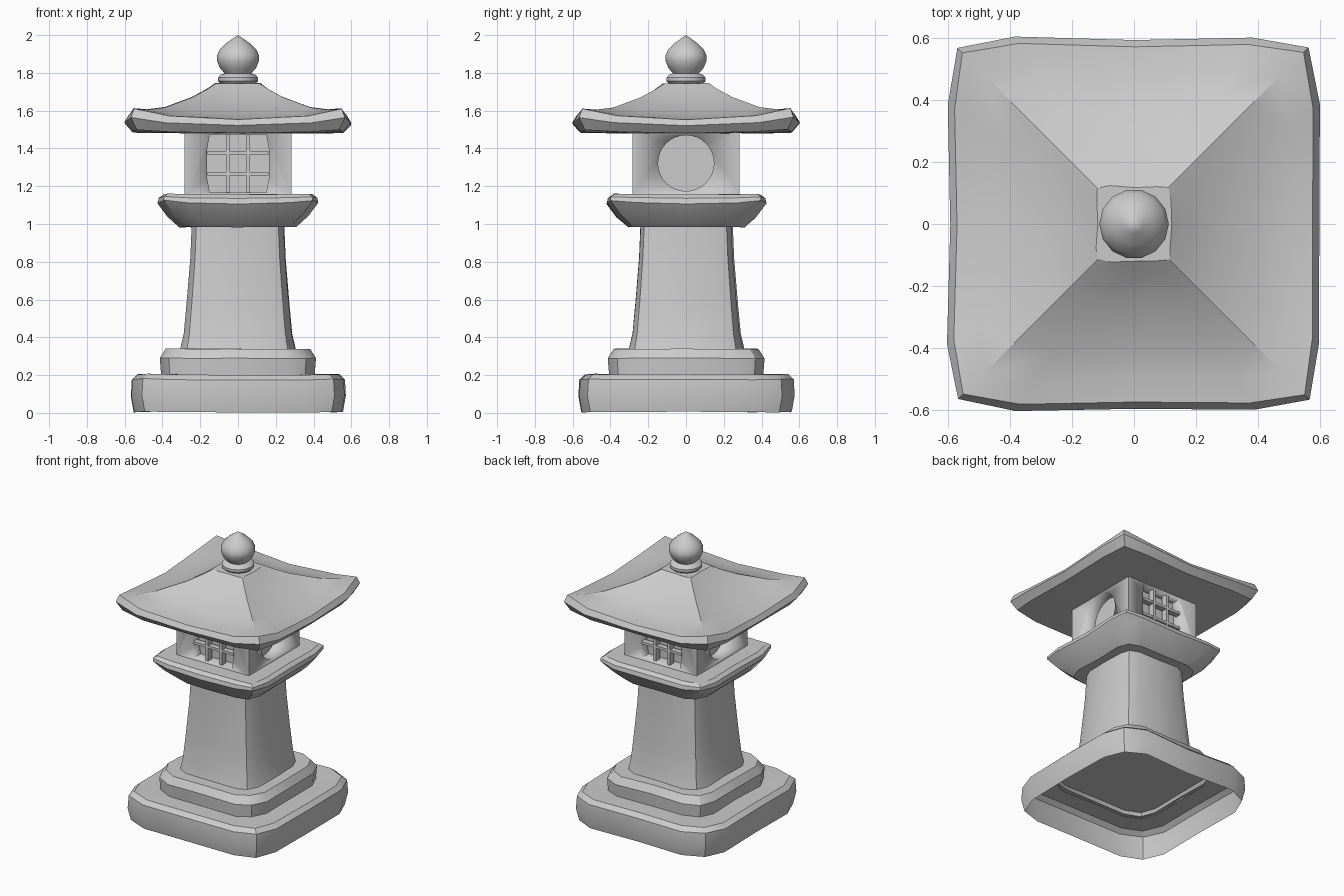
import bpy, bmesh, math, random
from mathutils import Matrix, Vector

if "Cube" in bpy.data.objects:
    bpy.data.objects.remove(bpy.data.objects["Cube"])

random.seed(4)


def finish(name, bm, angle=30):
    bmesh.ops.recalc_face_normals(bm, faces=bm.faces)
    me = bpy.data.meshes.new(name)
    bm.to_mesh(me)
    bm.free()
    ob = bpy.data.objects.new(name, me)
    bpy.context.collection.objects.link(ob)
    bpy.ops.object.select_all(action='DESELECT')
    ob.select_set(True)
    bpy.context.view_layer.objects.active = ob
    bpy.ops.object.shade_smooth_by_angle(angle=math.radians(angle))
    return ob


def ring(h, c, z_mid, z_corner, wobble):
    """Bulged square outline: side half-width h, corner at (c, c)."""
    side = [(c, -c, 1.0), (h, -0.64 * h, 0.35), (h * 0.99, 0, 0), (h, 0.64 * h, 0.35)]
    pts = []
    for k in range(4):
        rot = Matrix.Rotation(k * math.pi / 2, 3, 'Z')
        for i, (x, y, t) in enumerate(side):
            p = rot @ Vector((x, y, z_mid + (z_corner - z_mid) * t))
            dx, dy, dz = wobble[k * 4 + i]
            pts.append(p + Vector((dx, dy, dz)))
    return pts


def loft(name, rings, cap_start=True, cap_end=True, rough=0.005):
    """Skin a stack of (half, corner, z_mid, z_corner) outlines, slightly hewn."""
    bm = bmesh.new()
    wobble = [[random.uniform(-rough, rough) for _ in range(2)] + [random.uniform(-rough, rough) * 0.4]
              for _ in range(16)]
    loops = [[bm.verts.new(p) for p in ring(*r, wobble)] for r in rings]
    for a, b in zip(loops, loops[1:]):
        for i in range(16):
            j = (i + 1) % 16
            bm.faces.new((a[i], a[j], b[j], b[i]))
    if cap_start:
        bm.faces.new(loops[0][::-1])
    if cap_end:
        bm.faces.new(loops[-1])
    return finish(name, bm)


# Foot slab, open underneath
loft("foot_slab", [(0.555, 0.50, 0.005, 0.005), (0.57, 0.515, 0.09, 0.09), (0.565, 0.51, 0.175, 0.18),
                   (0.535, 0.485, 0.203, 0.205), (0.385, 0.35, 0.203, 0.203)],
     cap_start=False, cap_end=False, rough=0.008)

# Second step
loft("step", [(0.385, 0.35, 0.235, 0.235), (0.405, 0.36, 0.20, 0.20), (0.412, 0.365, 0.29, 0.29),
              (0.38, 0.335, 0.34, 0.34)])

# Flared column
loft("column", [(0.305, 0.268, 0.335, 0.335), (0.285, 0.255, 0.42, 0.42), (0.27, 0.242, 0.58, 0.58),
                (0.25, 0.225, 0.82, 0.82), (0.243, 0.218, 0.99, 0.99)])

# Platform under the light box
loft("platform", [(0.305, 0.275, 0.982, 0.985), (0.37, 0.345, 1.035, 1.055), (0.422, 0.395, 1.105, 1.125),
                  (0.415, 0.395, 1.135, 1.145), (0.39, 0.375, 1.155, 1.16)])

# Roof with lifted corners
loft("roof", [(0.30, 0.29, 1.48, 1.48), (0.56, 0.535, 1.482, 1.50), (0.60, 0.566, 1.522, 1.565),
              (0.578, 0.55, 1.553, 1.612), (0.50, 0.48, 1.56, 1.606), (0.40, 0.385, 1.583, 1.618),
              (0.25, 0.24, 1.652, 1.672), (0.17, 0.163, 1.705, 1.714), (0.12, 0.115, 1.745, 1.745)],
     rough=0.004)


# Light box with recessed windows
def add_box(bm, center, size):
    bmesh.ops.create_cube(bm, size=1, matrix=Matrix.Translation(center) @ Matrix.Diagonal((*size, 1)))


def prism(bm, outline, y0, y1, turn):
    """Extrude an (x, z) outline along y, then turn it about z."""
    rot = Matrix.Rotation(turn, 3, 'Z')
    a = [bm.verts.new(rot @ Vector((x, y0, z))) for x, z in outline]
    b = [bm.verts.new(rot @ Vector((x, y1, z))) for x, z in outline]
    n = len(a)
    bm.faces.new(a)
    bm.faces.new(b[::-1])
    for i in range(n):
        bm.faces.new((a[i], b[i], b[(i + 1) % n], a[(i + 1) % n]))


HALF, DEPTH = 0.284, 0.08
window = [(-0.15, 1.168), (0.15, 1.168), (0.163, 1.24), (0.163, 1.40), (0.15, 1.474),
          (-0.15, 1.474), (-0.163, 1.40), (-0.163, 1.24)]
circle = [(0.148 * math.cos(t * math.tau / 32), 1.322 + 0.148 * math.sin(t * math.tau / 32))
          for t in range(32)]

bm = bmesh.new()
add_box(bm, (0, 0, 1.32), (2 * HALF, 2 * HALF, 0.34))
light_box = finish("light_box", bm)
bm = bmesh.new()
for k in range(4):
    prism(bm, window if k % 2 == 0 else circle, -HALF - 0.1, -HALF + DEPTH, k * math.pi / 2)
cutter = finish("window_cutter", bm)
cutter.hide_render = True
mod = light_box.modifiers.new("windows", 'BOOLEAN')
mod.operation = 'DIFFERENCE'
mod.solver = 'EXACT'
mod.object = cutter
bpy.context.view_layer.objects.active = light_box
bpy.ops.object.modifier_apply(modifier=mod.name)
bpy.data.objects.remove(cutter)

# Lattice bars, front and back
for name, s in (("front_lattice", -1), ("back_lattice", 1)):
    bm = bmesh.new()
    y = s * (HALF - 0.035)
    for d in (-0.055, 0.055):
        add_box(bm, (d, y, 1.32), (0.018, 0.045, 0.312))
        add_box(bm, (0, y, 1.322 + d), (0.325, 0.04, 0.018))
    finish(name, bm)


# Turned finial
def lathe(name, profile, sides):
    bm = bmesh.new()
    vs = [bm.verts.new((r, 0, z)) for r, z in profile]
    es = [bm.edges.new(p) for p in zip(vs, vs[1:])]
    bmesh.ops.spin(bm, geom=vs + es, cent=(0, 0, 0), axis=(0, 0, 1), angle=math.tau, steps=sides)
    bmesh.ops.remove_doubles(bm, verts=bm.verts, dist=1e-4)
    return finish(name, bm, 40)


lathe("finial_collar", [(0, 1.735), (0.09, 1.74), (0.106, 1.757), (0.106, 1.775), (0.092, 1.79),
                        (0.066, 1.798), (0, 1.80)], 14)
lathe("finial_bud", [(0, 1.785), (0.064, 1.79), (0.095, 1.825), (0.112, 1.865), (0.112, 1.89), (0.098, 1.922),
                     (0.065, 1.955), (0.03, 1.98), (0, 2.0)], 14)
